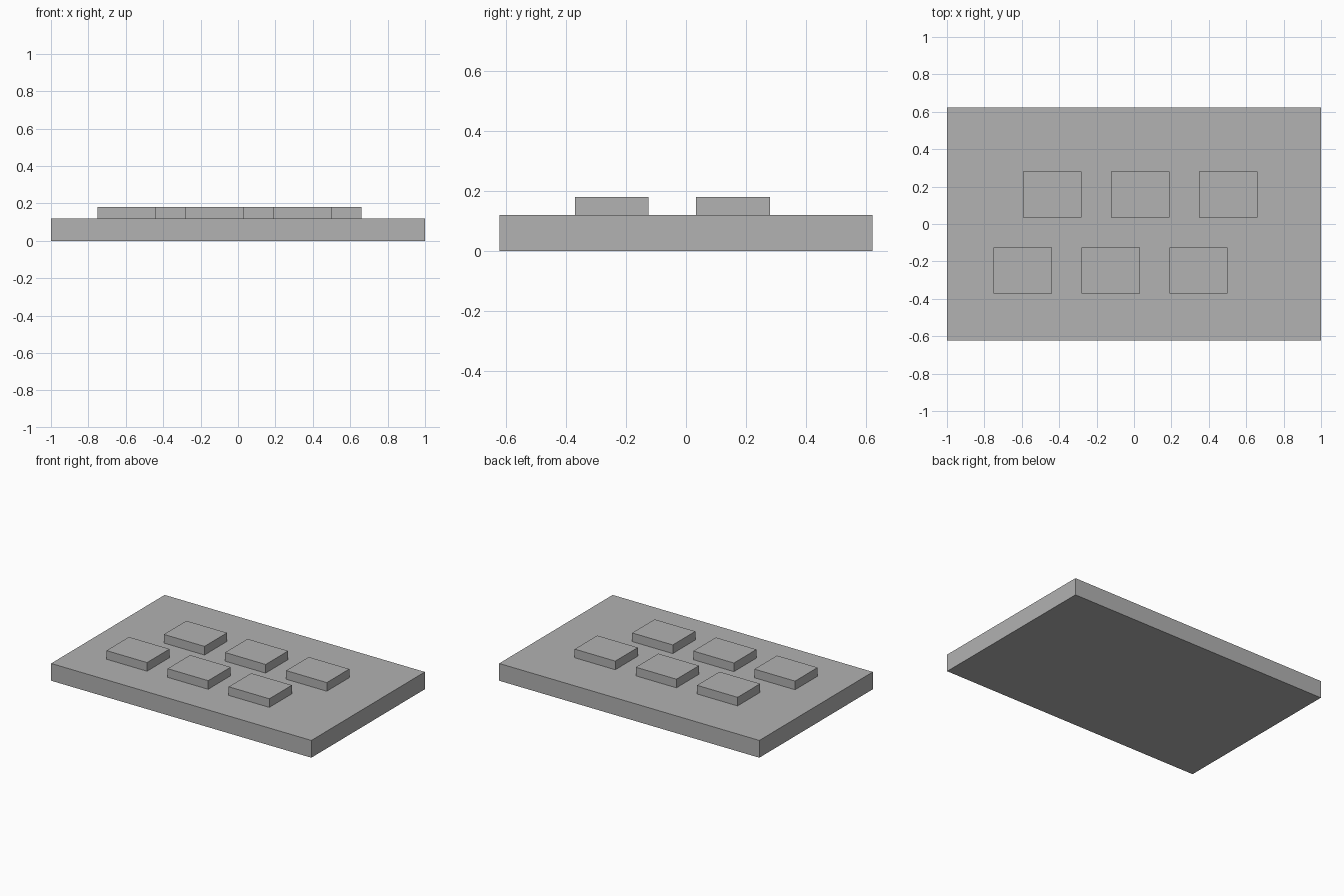
import bpy

if "Cube" in bpy.data.objects:
    bpy.data.objects.remove(bpy.data.objects["Cube"])

grey = bpy.data.materials.new("plain grey")
grey.diffuse_color = (0.445, 0.445, 0.445, 1)
grey.use_nodes = True
grey.node_tree.nodes["Principled BSDF"].inputs["Base Color"].default_value = grey.diffuse_color


def box(name, center, size):
    """Axis-aligned block with flat faces."""
    bpy.ops.mesh.primitive_cube_add(size=1, location=center)
    obj = bpy.context.object
    obj.name = name
    obj.scale = size
    bpy.ops.object.transform_apply(location=False, rotation=False, scale=True)
    obj.data.materials.append(grey)
    return obj


BASE_H, TILE_H = 0.12, 0.06

# Base slab
box("base_plate", (0, 0, BASE_H / 2), (2.0, 1.246, BASE_H))

# Two staggered rows of raised blocks
for row, (x_start, y) in {"front": (-0.595, -0.248), "back": (-0.437, 0.157)}.items():
    for i in range(3):
        box(f"{row}_block_{i + 1}",
            (x_start + i * 0.47, y, BASE_H + TILE_H / 2),
            (0.312, 0.247, TILE_H))
